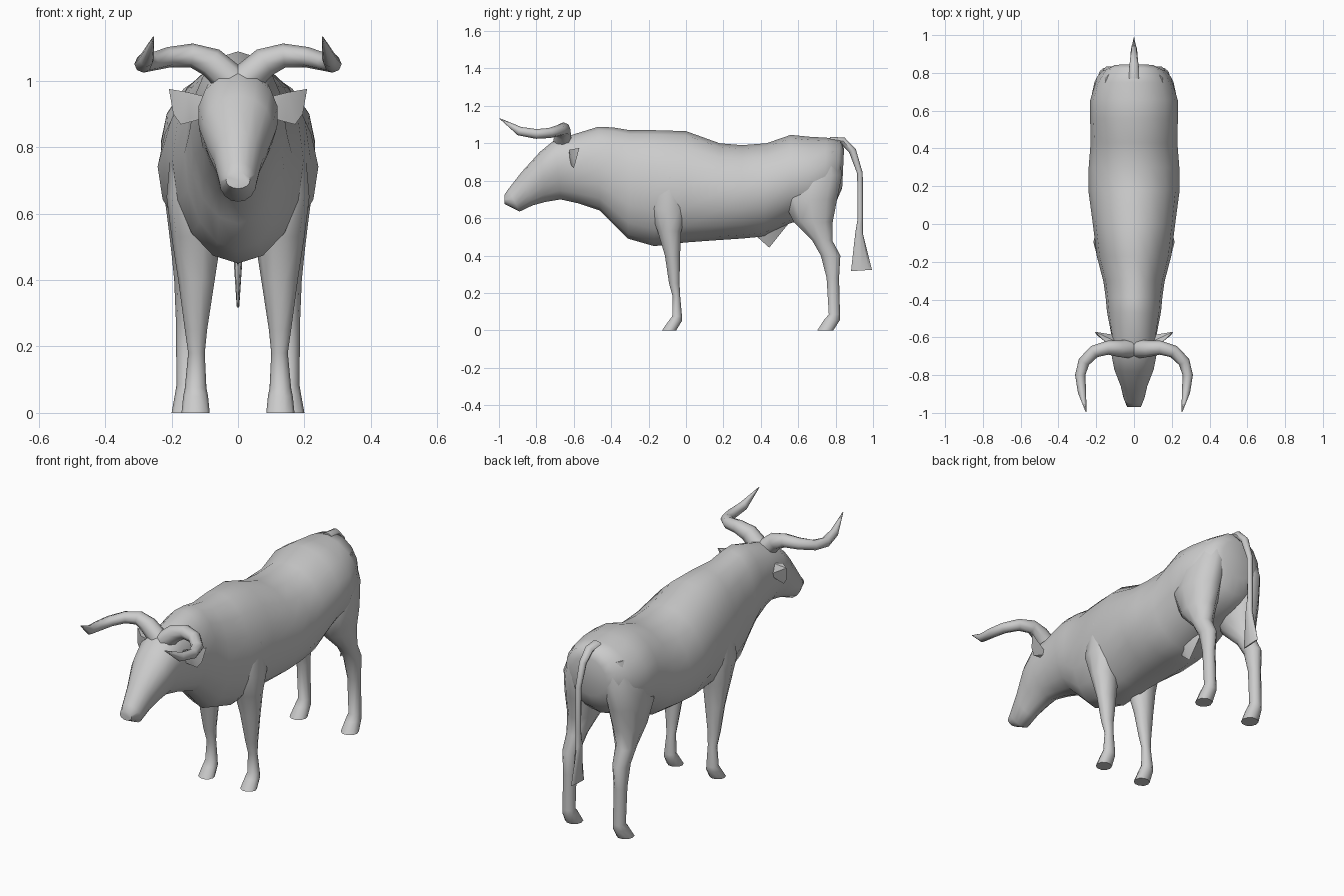
import bpy, bmesh
from math import sin, cos, pi, radians
from mathutils import Vector


def finish(bm, name, mirror, angle):
    bmesh.ops.recalc_face_normals(bm, faces=bm.faces[:])
    me = bpy.data.meshes.new(name)
    bm.to_mesh(me)
    bm.free()
    ob = bpy.data.objects.new(name, me)
    bpy.context.collection.objects.link(ob)
    bpy.ops.object.select_all(action='DESELECT')
    ob.select_set(True)
    bpy.context.view_layer.objects.active = ob
    bpy.ops.object.shade_smooth_by_angle(angle=radians(angle))
    if mirror:
        ob.modifiers.new("mirror", 'MIRROR')
    return ob


def loft(name, rings, n=12, mirror=False, angle=50):
    """Each ring: centre, half axis u, half axis v, egg factor (wider towards +v)."""
    bm = bmesh.new()
    loops = []
    for c, u, v, egg in rings:
        loop = []
        for i in range(n):
            a = 2 * pi * i / n
            loop.append(bm.verts.new(c + u * cos(a) * (1 + egg * sin(a)) + v * sin(a)))
        loops.append(loop)
    for p, q in zip(loops, loops[1:]):
        for i in range(n):
            j = (i + 1) % n
            bm.faces.new((p[i], p[j], q[j], q[i]))
    bm.faces.new(loops[0])
    bm.faces.new(loops[-1])
    return finish(bm, name, mirror, angle)


def hull(name, pts, mirror=False):
    bm = bmesh.new()
    for p in pts:
        bm.verts.new(p)
    bmesh.ops.convex_hull(bm, input=bm.verts[:])
    return finish(bm, name, mirror, 40)


def leg(name, table):
    """Rows: z, front y, back y, inner x, outer x."""
    rings = [(Vector(((xi + xo) / 2, (yf + yb) / 2, z)),
              Vector(((xo - xi) / 2, 0, 0)), Vector((0, (yb - yf) / 2, 0)), 0)
             for z, yf, yb, xi, xo in table]
    return loft(name, rings, 10, True)


def tube(name, path, mirror=False, n=8):
    """Rows: x, y, z, sideways radius, other radius."""
    pts = [Vector(r[:3]) for r in path]
    rings = []
    for i, r in enumerate(path):
        t = (pts[min(i + 1, len(pts) - 1)] - pts[max(i - 1, 0)]).normalized()
        if mirror:
            u = t.cross(Vector((0, 0, 1))).normalized()
        else:
            u = Vector((1, 0, 0))
        rings.append((pts[i], u * r[3], t.cross(u) * r[4], 0))
    return loft(name, rings, n, mirror)


# Head, neck and trunk: top y, top z, bottom y, bottom z, half width, egg
body = [
    (-.97, .725, -.97, .675, .036, 0),
    (-.95, .755, -.89, .635, .056, 0),
    (-.88, .845, -.82, .668, .072, .1),
    (-.78, .955, -.75, .687, .103, .25),
    (-.70, 1.02, -.67, .700, .118, .25),
    (-.61, 1.045, -.58, .680, .118, .1),
    (-.47, 1.088, -.46, .640, .143, 0),
    (-.39, 1.085, -.39, .570, .150, 0),
    (-.30, 1.07, -.31, .490, .162, 0),
    (-.17, 1.07, -.17, .450, .197, 0),
    (0, 1.065, 0, .470, .218, 0),
    (.18, 1.00, .18, .483, .242, -.04),
    (.30, .99, .30, .491, .240, -.04),
    (.43, 1.00, .42, .502, .230, -.04),
    (.56, 1.045, .55, .570, .232, 0),
    (.66, 1.035, .65, .600, .232, 0),
    (.75, 1.03, .74, .630, .205, 0),
    (.825, 1.02, .80, .680, .160, 0),
    (.845, .97, .835, .760, .105, 0),
]
rings = []
for yt, zt, yb, zb, w, e in body:
    top, bot = Vector((0, yt, zt)), Vector((0, yb, zb))
    rings.append(((top + bot) / 2, Vector((w, 0, 0)), (top - bot) / 2, e))
loft("body", rings, 16, angle=60)

# Legs
leg("front_leg", [
    (0, -.13, -.05, .085, .17),
    (.05, -.095, -.02, .09, .165),
    (.075, -.075, -.02, .095, .16),
    (.18, -.072, -.03, .10, .15),
    (.25, -.092, -.033, .093, .16),
    (.40, -.115, -.03, .07, .18),
    (.53, -.155, -.022, .05, .20),
    (.65, -.20, .01, .05, .215),
    (.82, -.17, 0, .06, .20)])
leg("hind_leg", [
    (0, .70, .79, .11, .20),
    (.055, .735, .825, .115, .19),
    (.085, .762, .825, .12, .185),
    (.28, .75, .82, .12, .187),
    (.40, .718, .828, .11, .192),
    (.48, .672, .785, .095, .20),
    (.58, .57, .79, .06, .212),
    (.70, .51, .815, .03, .228),
    (.83, .53, .842, .02, .215),
    (.96, .60, .82, .03, .16)])

# Horns sweep out, forward and up
tube("horn", [
    (.02, -.66, 1.0, .05, .05),
    (.08, -.66, 1.055, .044, .045),
    (.14, -.655, 1.076, .037, .036),
    (.21, -.675, 1.07, .034, .031),
    (.265, -.73, 1.055, .031, .027),
    (.285, -.80, 1.05, .027, .026),
    (.275, -.89, 1.065, .022, .024),
    (.254, -.995, 1.132, .002, .002)], mirror=True)

# Ears
hull("ear", [
    (.09, -.625, .95), (.09, -.59, .90), (.09, -.62, .89),
    (.15, -.625, .965), (.145, -.61, .885), (.172, -.60, .868),
    (.195, -.59, .90), (.208, -.57, .975), (.15, -.585, .92)], True)

# Tail with a flat tuft
tube("tail", [
    (0, .77, 1.015, .03, .02),
    (0, .84, 1.012, .024, .02),
    (0, .89, .96, .019, .02),
    (0, .93, .84, .016, .015),
    (0, .932, .60, .015, .014),
    (0, .925, .52, .017, .02),
    (0, .938, .32, .004, .056)])

# Belly sheath
hull("belly_sheath", [
    (0, .38, .50), (0, .445, .442), (0, .56, .585),
    (.035, .44, .53), (-.035, .44, .53), (.03, .52, .60), (-.03, .52, .60)])
